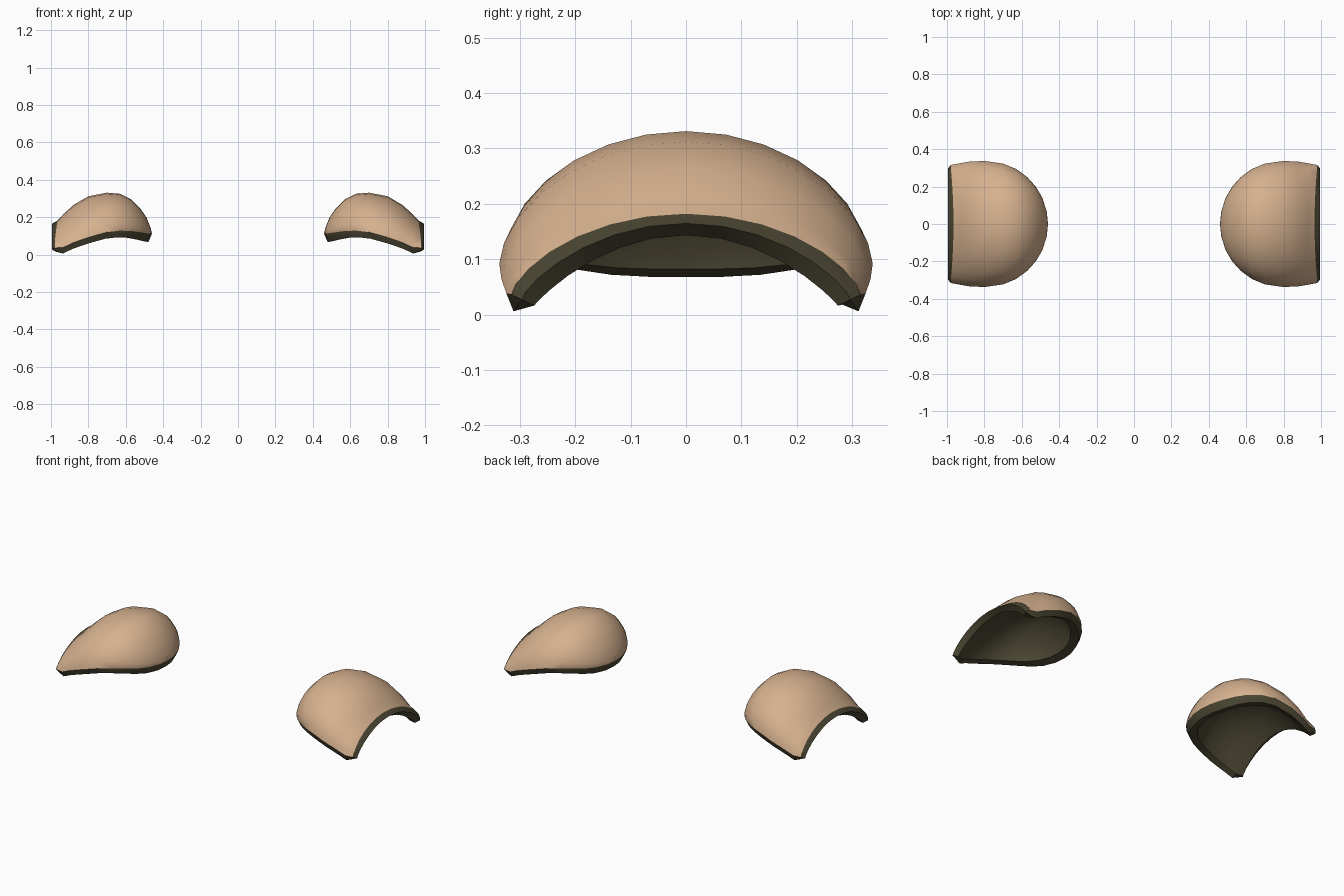
import bpy, bmesh, math
from mathutils import Vector

cube = bpy.data.objects.get("Cube")
if cube:
    bpy.data.objects.remove(cube, do_unlink=True)


def material(name, colour):
    mat = bpy.data.materials.new(name)
    mat.use_nodes = True
    mat.diffuse_color = colour
    bsdf = mat.node_tree.nodes["Principled BSDF"]
    bsdf.inputs["Base Color"].default_value = colour
    bsdf.inputs["Roughness"].default_value = 0.8
    return mat


tan = material("tan shell", (0.67, 0.44, 0.275, 1))
dark = material("dark olive lining", (0.066, 0.058, 0.031, 1))

# Cross-sections along the pad: x, half width, rim height, crown height
TIP = Vector((0.46, 0, 0.112))
SECTIONS = [
    (0.466, 0.065, 0.112, 0.14),
    (0.49, 0.14, 0.114, 0.20),
    (0.525, 0.20, 0.12, 0.25),
    (0.57, 0.25, 0.126, 0.295),
    (0.63, 0.294, 0.128, 0.325),
    (0.70, 0.323, 0.12, 0.331),
    (0.80, 0.337, 0.092, 0.312),
    (0.88, 0.333, 0.064, 0.265),
    (0.935, 0.324, 0.038, 0.215),
    (0.965, 0.315, 0.036, 0.182),
]
ARC = 14
END = len(SECTIONS) - 1
CENTRE = Vector((0.95, 0, 0))


def section_rows(end_power):
    """Arched rows of points; the arch grows more pointed towards the open end."""
    rows = []
    for i, (x, width, rim, crown) in enumerate(SECTIONS):
        power = 1.12 + (end_power - 1.12) * (i / END) ** 3
        row = []
        for j in range(ARC + 1):
            c, s = math.cos(math.pi * j / ARC), abs(math.sin(math.pi * j / ARC))
            flare = 0.016 * c * c if i == END else 0
            row.append(Vector((x + flare, -width * c, rim + (crown - rim) * s ** power)))
        rows.append(row)
    return rows


def inset(p):
    """Shrink an outer point to the lining."""
    return CENTRE + (p - CENTRE) * 0.87 - Vector((0, 0, 0.015))


def rim_loop(tip, grid):
    """Tip, front edge, open end, back edge."""
    return ([tip] + [r[0] for r in grid] + grid[-1][1:-1]
            + [r[-1] for r in reversed(grid)])


def build_pad(name, side):
    bm = bmesh.new()

    def vert(p):
        return bm.verts.new((p.x * side, p.y, p.z))

    def face(verts, mat):
        f = bm.faces.new(verts)
        f.material_index = mat
        f.smooth = True

    # Outer shell and inner lining share one grid layout
    shell = section_rows(1.35)
    lining = [[inset(p) for p in row] for row in section_rows(1.85)]
    loops = []
    for mat, (tip_point, rows) in enumerate(((TIP, shell), (inset(TIP), lining))):
        tip = vert(tip_point)
        grid = [[vert(p) for p in row] for row in rows]
        for j in range(ARC):
            face((tip, grid[0][j], grid[0][j + 1]), mat)
            for a, b in zip(grid, grid[1:]):
                face((a[j], b[j], b[j + 1], a[j + 1]), mat)
        loops.append(rim_loop(tip, grid))

    # Raised lip between shell and lining, pushed down or outwards
    lip = []
    for p, q in zip(rim_loop(TIP, shell), rim_loop(inset(TIP), lining)):
        if p.x > 0.96:
            point = p.lerp(q, 0.45)
            point.x = 0.995
        else:
            point = p.lerp(q, 0.3)
            point.z -= 0.026 + 0.08 * max(0, 0.58 - p.x)
        lip.append(vert(point))
    for a, b in ((loops[0], lip), (lip, loops[1])):
        for i in range(len(a)):
            k = (i + 1) % len(a)
            face((a[i], a[k], b[k], b[i]), 1)

    bmesh.ops.recalc_face_normals(bm, faces=bm.faces)
    mesh = bpy.data.meshes.new(name)
    bm.to_mesh(mesh)
    bm.free()
    mesh.materials.append(tan)
    mesh.materials.append(dark)
    obj = bpy.data.objects.new(name, mesh)
    bpy.context.collection.objects.link(obj)
    bpy.ops.object.select_all(action="DESELECT")
    obj.select_set(True)
    bpy.context.view_layer.objects.active = obj
    bpy.ops.object.shade_smooth_by_angle(angle=math.radians(35))


build_pad("left_shoulder_pad", 1)
build_pad("right_shoulder_pad", -1)
